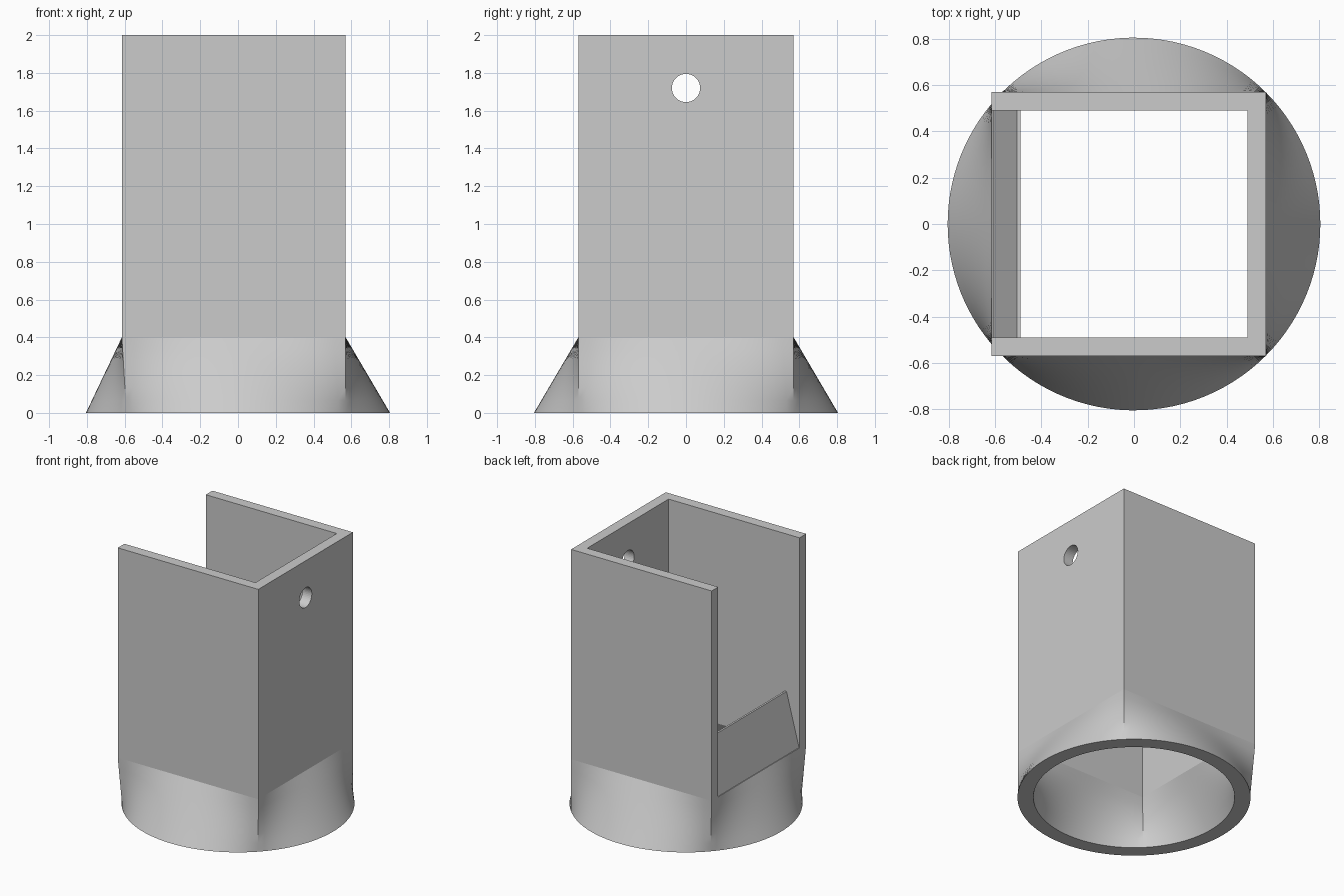
import bpy, bmesh, math

if "Cube" in bpy.data.objects:
    bpy.data.objects.remove(bpy.data.objects["Cube"])

HALF, WALL, LEFT = 0.57, 0.08, -0.615   # square tube half width, wall, open-side edge
INNER = HALF - WALL
JOIN, TOP = 0.40, 2.0                   # heights of the collar and of the tube
PER_SIDE, LEVELS = 28, 6

grey = bpy.data.materials.new("light grey")
grey.diffuse_color = (0.6, 0.6, 0.6, 1)
grey.use_nodes = True
grey.node_tree.nodes["Principled BSDF"].inputs["Base Color"].default_value = grey.diffuse_color


def make_object(name, bm):
    bmesh.ops.recalc_face_normals(bm, faces=bm.faces)
    mesh = bpy.data.meshes.new(name)
    bm.to_mesh(mesh)
    bm.free()
    mesh.materials.append(grey)
    obj = bpy.data.objects.new(name, mesh)
    bpy.context.collection.objects.link(obj)
    return obj


def prism(name, outline, direction):
    """Extrude a closed outline along a vector."""
    bm = bmesh.new()
    face = bm.faces.new([bm.verts.new(p) for p in outline])
    moved = bmesh.ops.extrude_face_region(bm, geom=[face])["geom"]
    bmesh.ops.translate(bm, vec=direction,
                        verts=[v for v in moved if isinstance(v, bmesh.types.BMVert)])
    return make_object(name, bm)


def smooth(obj, degrees):
    bpy.ops.object.select_all(action="DESELECT")
    obj.select_set(True)
    bpy.context.view_layer.objects.active = obj
    bpy.ops.object.shade_smooth_by_angle(angle=math.radians(degrees))


def round_to_square(radius, left, half):
    """Rings that blend from a circle on the floor to a rectangle at JOIN."""
    corners = [(half, -half), (half, half), (left, half), (left, -half)]
    pairs = []
    for i, a in enumerate(corners):
        b = corners[(i + 1) % 4]
        t0 = math.atan2(a[1], a[0])
        sweep = (math.atan2(b[1], b[0]) - t0) % math.tau
        for k in range(PER_SIDE):
            t = t0 + sweep * k / PER_SIDE
            c, s = math.cos(t), math.sin(t)
            reach = [half, half, -left, half][i] / [c, s, -c, -s][i]
            pairs.append(((radius * c, radius * s), (reach * c, reach * s)))
    rings = []
    for j in range(LEVELS + 1):
        f = j / LEVELS
        rings.append([(p[0] + (q[0] - p[0]) * f, p[1] + (q[1] - p[1]) * f, JOIN * f)
                      for p, q in pairs])
    return rings


# Collar: outside going up, inside coming back down, closed into a solid
bm = bmesh.new()
loops = round_to_square(0.805, LEFT, HALF) + round_to_square(0.695, -INNER, INNER)[::-1]
rings = [[bm.verts.new(p) for p in ring] for ring in loops]
for r, ring in enumerate(rings):
    nxt = rings[(r + 1) % len(rings)]
    for k in range(len(ring)):
        n = (k + 1) % len(ring)
        bm.faces.new((ring[k], ring[n], nxt[n], nxt[k]))
smooth(make_object("round_to_square_collar", bm), 28)

# Three-sided tube, open on the left
u_shape = [(LEFT, -HALF), (HALF, -HALF), (HALF, HALF), (LEFT, HALF),
           (LEFT, INNER), (INNER, INNER), (INNER, -INNER), (LEFT, -INNER)]
tube = prism("open_tube", [(x, y, JOIN) for x, y in u_shape], (0, 0, TOP - JOIN))

# Pin hole through the right wall
bm = bmesh.new()
bmesh.ops.create_cone(bm, cap_ends=True, segments=40, radius1=0.075, radius2=0.075, depth=0.4)
cutter = make_object("hole_cutter", bm)
cutter.rotation_euler = (0, math.pi / 2, 0)
cutter.location = (HALF - WALL / 2, 0, 1.72)
cutter.hide_render = True
cutter.hide_viewport = True
cut = tube.modifiers.new("pin_hole", "BOOLEAN")
cut.operation, cut.solver, cut.object = "DIFFERENCE", "EXACT", cutter
smooth(tube, 30)

# Sloped lip across the bottom of the opening
lip = [(LEFT + 0.005, JOIN), (-INNER, JOIN), (-INNER, 0.8), (-INNER - 0.015, 0.8)]
prism("sloped_lip", [(x, -INNER, z) for x, z in lip], (0, 2 * INNER, 0))
